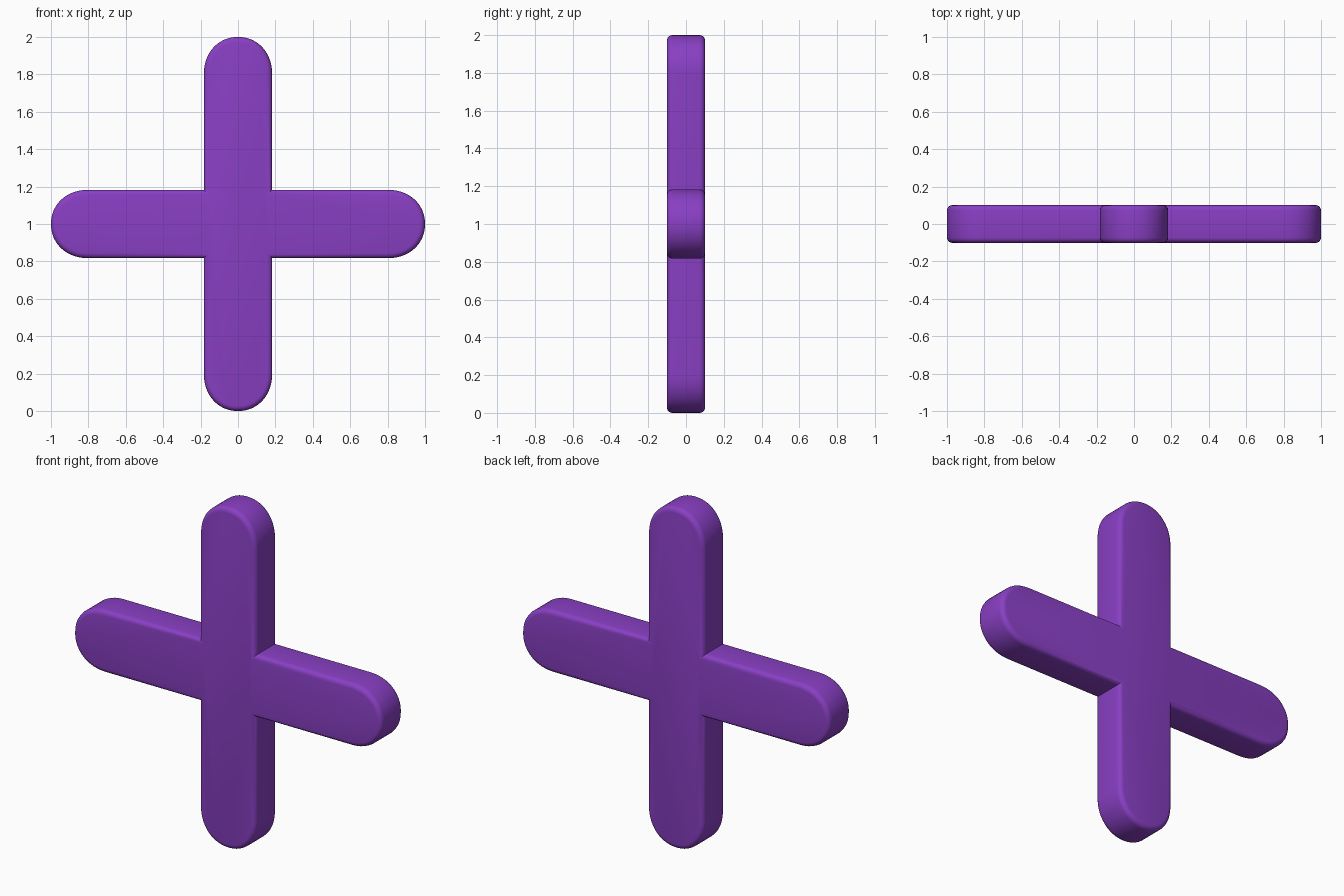
import bpy, bmesh, math
from mathutils import Matrix, Vector

if "Cube" in bpy.data.objects:
    bpy.data.objects.remove(bpy.data.objects["Cube"])

HALF_W = 0.183   # half width of each arm
HALF_D = 0.101   # half thickness
CAP = 0.20       # length of the rounded tip
RIM = 0.028      # edge rounding
N = 24           # segments per tip


def arm_outline():
    """Rounded tip of the right arm, ending at the inner corner."""
    e = 2 / 2.1
    pts = []
    for i in range(N + 1):
        a = -math.pi / 2 + math.pi * i / N
        c, s = max(math.cos(a), 0.0), math.sin(a)
        x = 1 - CAP + CAP * c ** e
        z = HALF_W * math.copysign(abs(s) ** e, s)
        pts.append(Vector((x, 0, z)))
    pts.append(Vector((HALF_W, 0, HALF_W)))
    return pts


# Full outline: the same arm repeated in four directions
bm = bmesh.new()
verts = []
for k in range(4):
    rot = Matrix.Rotation(-k * math.pi / 2, 3, 'Y')
    for p in arm_outline():
        q = rot @ p
        verts.append(bm.verts.new((q.x, -HALF_D, q.z + 1)))
face = bm.faces.new(verts)

# Thickness
ext = bmesh.ops.extrude_face_region(bm, geom=[face], use_keep_orig=True)
new = [g for g in ext['geom'] if isinstance(g, bmesh.types.BMVert)]
bmesh.ops.translate(bm, verts=new, vec=(0, 2 * HALF_D, 0))
bmesh.ops.recalc_face_normals(bm, faces=bm.faces[:])

# Soft rim on front and back only; inner corners stay crisp
rim = [e for e in bm.edges
       if abs(e.verts[0].co.y - e.verts[1].co.y) < 1e-6]
bmesh.ops.bevel(bm, geom=rim, offset=RIM, offset_type='OFFSET', segments=4,
                profile=0.5, affect='EDGES', clamp_overlap=False)
bmesh.ops.recalc_face_normals(bm, faces=bm.faces[:])

mesh = bpy.data.meshes.new("plus_cross")
bm.to_mesh(mesh)
bm.free()
obj = bpy.data.objects.new("plus_cross", mesh)
bpy.context.collection.objects.link(obj)

mat = bpy.data.materials.new("purple")
mat.diffuse_color = (0.25, 0.05, 0.55, 1)
mat.use_nodes = True
mat.node_tree.nodes["Principled BSDF"].inputs["Base Color"].default_value = mat.diffuse_color
mesh.materials.append(mat)

bpy.context.view_layer.objects.active = obj
obj.select_set(True)
bpy.ops.object.shade_smooth_by_angle(angle=math.radians(35))
